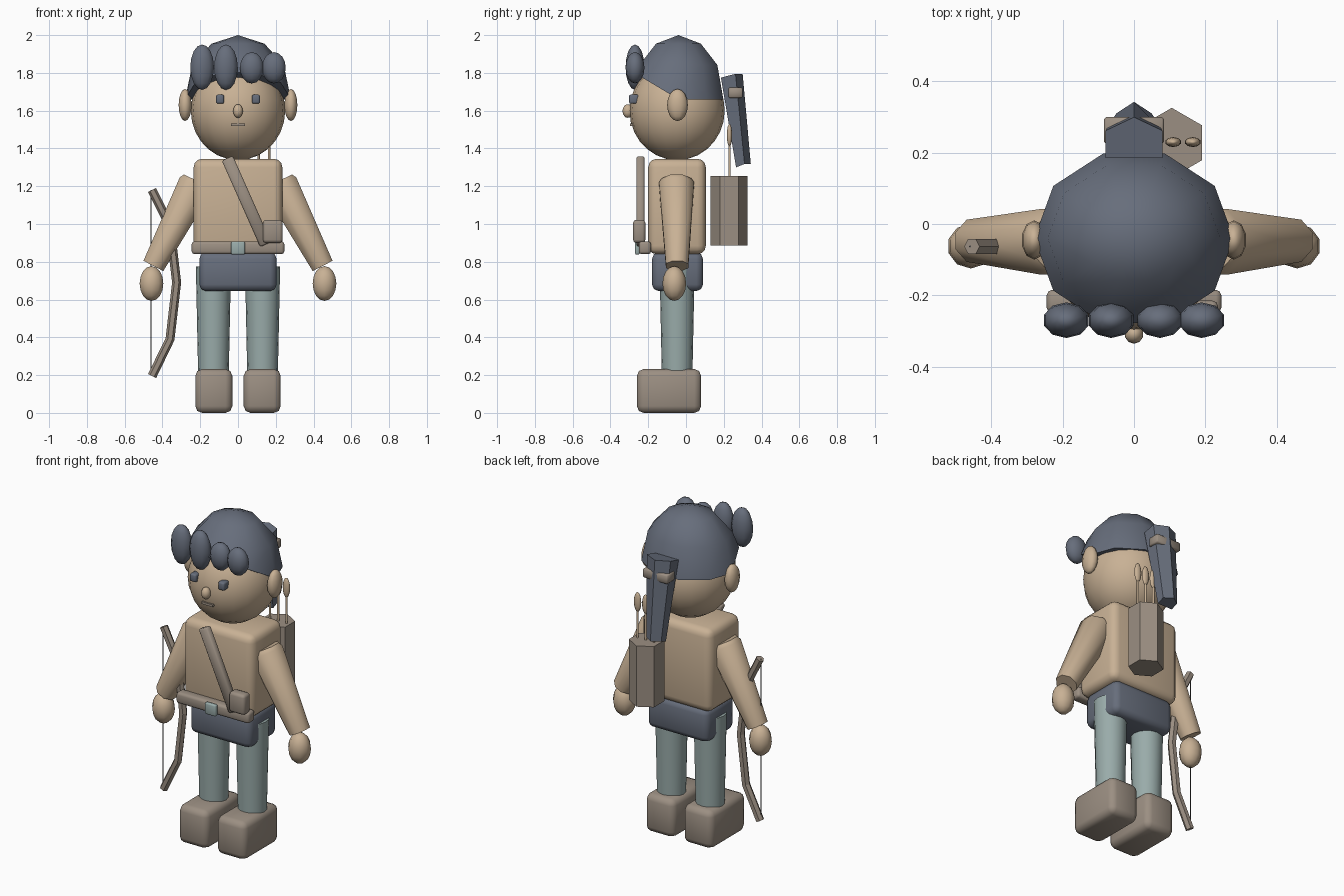
import bpy, bmesh, math
from mathutils import Vector, Matrix

if "Cube" in bpy.data.objects:
    bpy.data.objects.remove(bpy.data.objects["Cube"])


def material(name, rgb):
    m = bpy.data.materials.new(name)
    m.diffuse_color = (*rgb, 1)
    m.use_nodes = True
    m.node_tree.nodes["Principled BSDF"].inputs["Base Color"].default_value = m.diffuse_color
    return m


TAN = material("warm tan", (0.58, 0.44, 0.30))
SLATE = material("dark slate", (0.135, 0.155, 0.20))
TEAL = material("grey teal", (0.32, 0.41, 0.40))
BROWN = material("grey brown", (0.33, 0.275, 0.225))
DARK = material("string grey", (0.07, 0.07, 0.07))


def finish(name, bm, mat, angle=40):
    """Turn a bmesh into an object, smooth below the given angle."""
    bmesh.ops.recalc_face_normals(bm, faces=bm.faces)
    me = bpy.data.meshes.new(name)
    bm.to_mesh(me)
    bm.free()
    for p in me.polygons:
        p.use_smooth = angle > 0
    if angle:
        me.set_sharp_from_angle(angle=math.radians(angle))
    me.materials.append(mat)
    ob = bpy.data.objects.new(name, me)
    bpy.context.collection.objects.link(ob)
    return ob


def ball(name, loc, radii, mat, segs=10, rings=8):
    bm = bmesh.new()
    bmesh.ops.create_uvsphere(bm, u_segments=segs, v_segments=rings, radius=1)
    bmesh.ops.transform(bm, verts=bm.verts,
                        matrix=Matrix.Translation(loc) @ Matrix.Diagonal((*radii, 1)))
    return finish(name, bm, mat, 90)


def box(name, lo, hi, mat, bevel=0.0, segs=2, tilt=0.0):
    """Bevelled box between two corners, tilted about y."""
    lo, hi = Vector(lo), Vector(hi)
    bm = bmesh.new()
    bmesh.ops.create_cube(bm, size=1)
    bmesh.ops.scale(bm, vec=hi - lo, verts=bm.verts)
    if bevel:
        bmesh.ops.bevel(bm, geom=bm.edges[:], offset=bevel, segments=segs,
                        profile=0.5, affect='EDGES')
    bmesh.ops.transform(bm, verts=bm.verts, matrix=Matrix.Translation((lo + hi) / 2)
                        @ Matrix.Rotation(tilt, 4, 'Y'))
    return finish(name, bm, mat, 50)


def loft(name, rings, mat, angle=0):
    """Skin a list of equal-length point rings and cap both ends."""
    bm = bmesh.new()
    vs = [[bm.verts.new(p) for p in r] for r in rings]
    n = len(rings[0])
    for a, b in zip(vs, vs[1:]):
        for i in range(n):
            bm.faces.new((a[i], a[(i + 1) % n], b[(i + 1) % n], b[i]))
    bm.faces.new(vs[0])
    bm.faces.new(vs[-1])
    return finish(name, bm, mat, angle)


def tube(name, points, radii, mat, sides, angle=0, phase=0.0):
    """Tapered tube through points lying in a plane of constant y."""
    pts = [Vector(p) for p in points]
    rings = []
    for i, p in enumerate(pts):
        d = (pts[min(i + 1, len(pts) - 1)] - pts[max(i - 1, 0)]).normalized()
        v = Vector((0, 1, 0))
        u = v.cross(d)
        rings.append([p + radii[i] * (u * math.cos(t) + v * math.sin(t))
                      for t in (phase + math.tau * k / sides for k in range(sides))])
    return loft(name, rings, mat, angle)


# Head and face
ball("head", (0, -0.047, 1.6), (0.25, 0.252, 0.262), TAN, 20, 14)
ball("nose", (0, -0.308, 1.598), (0.027, 0.028, 0.036), TAN)
box("mouth", (-0.037, -0.297, 1.518), (0.037, -0.27, 1.532), BROWN)
for s, side in ((-1, "left"), (1, "right")):
    ball(side + "_ear", (s * 0.28, -0.045, 1.63), (0.036, 0.055, 0.085), TAN)
    box(side + "_eye", (s * 0.095 - 0.021, -0.302, 1.637),
        (s * 0.095 + 0.021, -0.25, 1.685), SLATE, 0.009)

# Hair cap: low dome whose rim rises towards the forehead
bm = bmesh.new()
dome = []
for level in range(3):
    e = math.radians(30 * level)
    ring = []
    for k in range(10):
        t = math.tau * k / 10
        x, y = 0.28 * math.cos(t) * math.cos(e), -0.04 + 0.25 * math.sin(t) * math.cos(e)
        z = 1.66 + 0.34 * math.sin(e) + (0.012 if level == 1 else 0)
        if level == 0:
            z += max(0, -0.04 - y) * 0.6
        ring.append(bm.verts.new((x, y, z)))
    dome.append(ring)
top = bm.verts.new((0, -0.04, 2.0))
for k in range(10):
    j = (k + 1) % 10
    for a, b in zip(dome, dome[1:]):
        bm.faces.new((a[k], a[j], b[j], b[k]))
    bm.faces.new((dome[2][k], dome[2][j], top))
bm.faces.new(dome[0][:6])
bm.faces.new(dome[0][5:] + dome[0][:1])
finish("hair_cap", bm, SLATE, 60)

# Fringe curls
for x, z, h in ((-0.19, 1.83, 0.12), (-0.064, 1.83, 0.12),
                (0.073, 1.827, 0.083), (0.19, 1.827, 0.083)):
    ball("fringe_curl", (x, -0.27, z), (0.066, 0.05, h), SLATE)

# Ponytail with a ridge down its back, and its tie


def tail_ring(w, y0, y1, y2, z0, z1):
    return [(-w, y0, z0), (w, y0, z0), (w, y1, z1), (0, y2, z1), (-w, y1, z1)]


loft("ponytail", [tail_ring(0.08, 0.185, 0.262, 0.30, 1.775, 1.795),
                  tail_ring(0.05, 0.265, 0.31, 0.343, 1.30, 1.318)], SLATE)
box("ponytail_tie", (-0.084, 0.225, 1.668), (0.084, 0.30, 1.722), BROWN, 0.006, 1)

# Torso and hips
box("torso", (-0.235, -0.2, 0.84), (0.235, 0.105, 1.345), TAN, 0.045, 3)
box("hips", (-0.205, -0.18, 0.645), (0.205, 0.09, 0.85), SLATE, 0.035)

# Belt, buckle, pouch and chest strap
box("belt", (-0.245, -0.25, 0.84), (0.245, -0.185, 0.908), BROWN, 0.015)
box("buckle", (-0.037, -0.27, 0.838), (0.037, -0.245, 0.908), TEAL, 0.008)
box("pouch", (0.132, -0.28, 0.9), (0.236, -0.215, 1.022), BROWN, 0.016)
box("chest_strap", (0.013, -0.263, 0.87), (0.077, -0.22, 1.37), BROWN, 0.008, 1,
    tilt=-math.atan2(0.2, 0.45))

# Limbs
for s, side in ((-1, "left"), (1, "right")):
    tube(side + "_leg", [(s * 0.13, -0.047, 0.2), (s * 0.13, -0.047, 0.775)],
         (0.081, 0.093), TEAL, 16, 40)
    box(side + "_boot", (s * 0.128 - 0.098, -0.26, 0), (s * 0.128 + 0.098, 0.08, 0.232),
        BROWN, 0.036)
    tube(side + "_arm", [(s * 0.215, -0.05, 1.228), (s * 0.226, -0.05, 1.205),
                         (s * 0.448, -0.047, 0.778)],
         (0.085, 0.1, 0.064), TAN, 8, 50, math.pi / 8)
    ball(side + "_hand", (s * 0.458, -0.062, 0.685), (0.066, 0.063, 0.092), TAN)

# Bow and string
tube("bow", [(-0.455, -0.063, 0.195), (-0.36, -0.063, 0.39), (-0.325, -0.063, 0.69),
             (-0.36, -0.063, 0.99), (-0.455, -0.063, 1.18)], [0.024] * 5, BROWN, 6)
tube("bow_string", [(-0.46, -0.063, 0.2), (-0.46, -0.063, 1.18)], (0.003, 0.003), DARK, 6)

# Quiver and arrows
tube("quiver", [(0.106, 0.228, 0.885), (0.106, 0.228, 1.255)], (0.098, 0.098),
     BROWN, 6, 0, math.pi / 6)
for x in (0.055, 0.11, 0.165):
    tube("arrow_shaft", [(x, 0.23, 1.2), (x, 0.23, 1.45)], (0.007, 0.007), TAN, 6, 70)
    ball("arrow_end", (x, 0.23, 1.47), (0.023, 0.014, 0.06), TAN)
